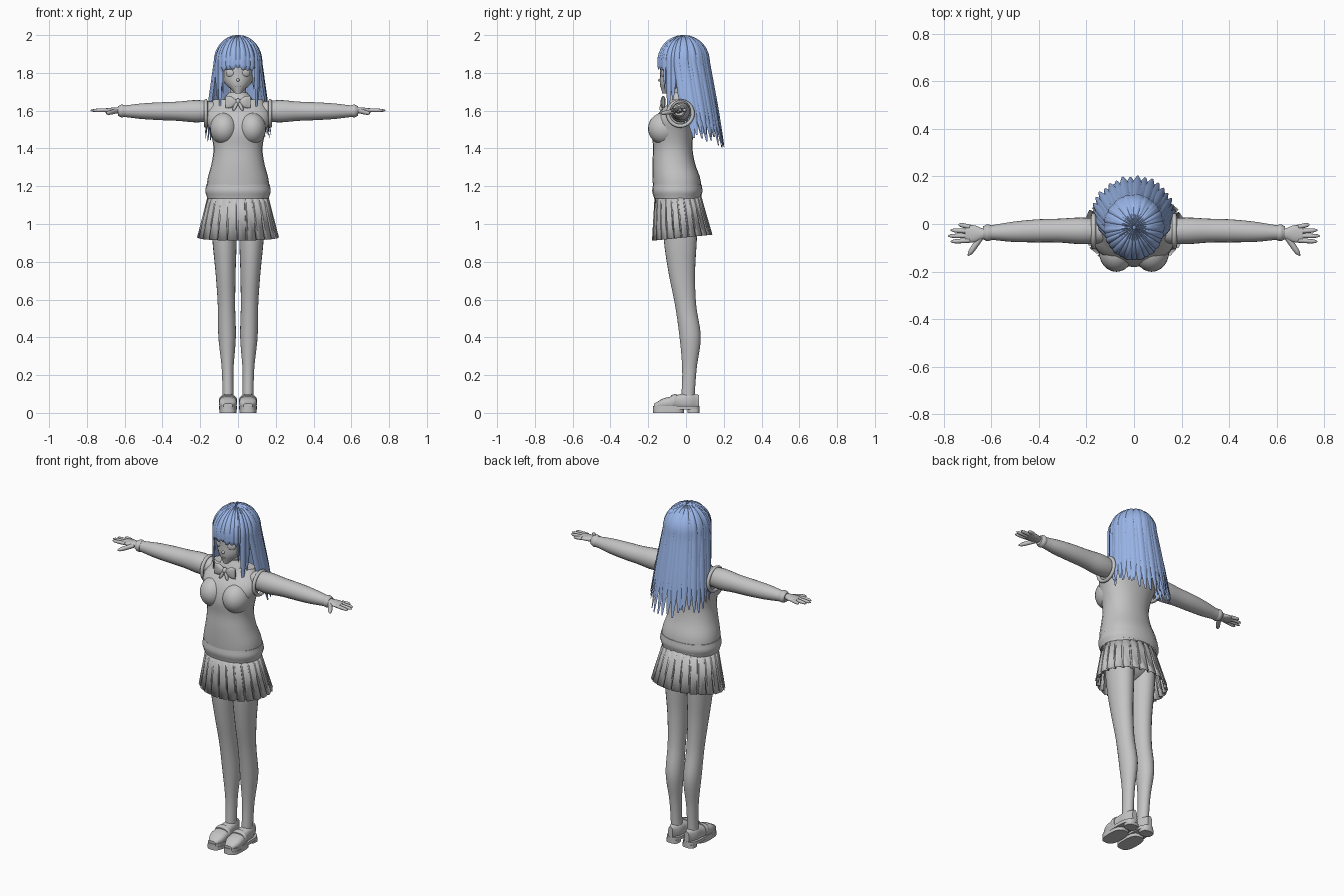
import bpy, bmesh, math, random
from mathutils import Vector, Matrix

random.seed(4)
if "Cube" in bpy.data.objects:
    bpy.data.objects.remove(bpy.data.objects["Cube"])


def material(name, rgb):
    made = bpy.data.materials.new(name)
    made.use_nodes = True
    made.diffuse_color = (*rgb, 1)
    made.node_tree.nodes["Principled BSDF"].inputs["Base Color"].default_value = (*rgb, 1)
    return made


GREY = material("plain grey", (.55, .55, .55))
BLUE = material("hair blue", (.32, .46, .8))


def finish(bm, name, mat=GREY, smooth=True, mirror=False):
    """Turn a bmesh into a shaded object, mirrored across x when asked."""
    bmesh.ops.recalc_face_normals(bm, faces=bm.faces)
    mesh = bpy.data.meshes.new(name)
    for face in bm.faces:
        face.smooth = smooth
    bm.to_mesh(mesh)
    bm.free()
    mesh.set_sharp_from_angle(angle=math.radians(45))
    mesh.materials.append(mat)
    part = bpy.data.objects.new(name, mesh)
    bpy.context.collection.objects.link(part)
    if mirror:
        part.modifiers.new("mirror", "MIRROR").use_mirror_merge = False
    return part


def bridge(bm, loops, caps=True):
    for lower, upper in zip(loops, loops[1:]):
        for i in range(len(lower)):
            j = (i + 1) % len(lower)
            bm.faces.new((lower[i], lower[j], upper[j], upper[i]))
    if caps:
        bm.faces.new(loops[0])
        bm.faces.new(loops[-1])


def sample(values, t):
    """Smooth curve through evenly spaced values; a plain number is constant."""
    if not isinstance(values, list):
        return values
    last = len(values) - 1
    i = min(int(t * last), last - 1)
    f = t * last - i
    before, start, end, after = (values[min(max(k, 0), last)] for k in range(i - 1, i + 3))
    return start + f / 2 * (end - before + f * (2 * before - 5 * start + 4 * end - after
                                                + f * (3 * (start - end) + after - before)))


def loft(name, axis, span, centre_a, radius_a, centre_b, radius_b, steps=20, sides=24, power=1, **kw):
    """Sweep an oval along an axis; a and b are the two other axes in order."""
    bm = bmesh.new()
    loops = []
    for step in range(steps + 1):
        t = step / steps
        along = span[0] + (span[1] - span[0]) * t
        loop = []
        for i in range(sides):
            c, s = math.cos(math.tau * i / sides), math.sin(math.tau * i / sides)
            a = sample(centre_a, t) + sample(radius_a, t) * math.copysign(abs(c) ** power, c)
            b = sample(centre_b, t) + sample(radius_b, t) * math.copysign(abs(s) ** power, s)
            place = {"x": (along, a, b), "y": (a, along, b), "z": (a, b, along)}
            loop.append(bm.verts.new(place[axis]))
        loops.append(loop)
    bridge(bm, loops)
    return finish(bm, name, **kw)


def ball(name, centre, radii, turn=0, **kw):
    bm = bmesh.new()
    matrix = Matrix.Translation(centre) @ Matrix.Rotation(turn, 4, "Z") @ Matrix.Diagonal((*radii, 1))
    bmesh.ops.create_uvsphere(bm, u_segments=24, v_segments=16, radius=1, matrix=matrix)
    return finish(bm, name, mirror=centre[0] != 0, **kw)


def finger(name, start, end, radius, **kw):
    """Round-tipped rod between two points."""
    start, end = Vector(start), Vector(end)
    side = (end - start).cross(Vector((0, 0, 1))).normalized()
    up = side.cross(end - start).normalized()
    bm = bmesh.new()
    loops = []
    for step in range(9):
        t = step / 8
        size = radius * math.sqrt(1.05 - t ** 5)
        turns = [math.tau * i / 10 for i in range(10)]
        loops.append([bm.verts.new(start.lerp(end, t) + size * (side * math.cos(a) + up * math.sin(a)))
                      for a in turns])
    bridge(bm, loops)
    return finish(bm, name, **kw)


# Knitted vest with a thick hem and armhole trims
loft("vest", "z", (1.15, 1.66), 0, [.166, .162, .14, .13, .147, .172, .13],
     [-.045, -.05, -.065, -.07, -.07, -.055, -.03], [.127, .127, .113, .104, .11, .098, .05], power=.9)
loft("vest_hem", "z", (1.135, 1.21), 0, [.163, .173, .168], -.046, [.123, .133, .129],
     steps=8, power=.9)
ball("bust", (.074, -.115, 1.505), (.074, .086, .085))
for side in (-1, 1):
    bpy.ops.mesh.primitive_torus_add(major_radius=.066, minor_radius=.01, major_segments=32,
                                     location=(side * .17, -.03, 1.585), rotation=(0, math.pi / 2, 0))
    trim = bpy.context.object
    trim.name = "left_armhole_trim" if side > 0 else "right_armhole_trim"
    trim.data.materials.append(GREY)
    bpy.ops.object.shade_smooth()

# Pleated skirt: each pleat is a flat panel followed by a deep fold
bm = bmesh.new()
loops = []
for t in (0, .5, 1):
    ring = []
    for pleat in range(24):
        for part, fold in [(0, 0), (.78, .25), (.84, 1), (.98, 1)]:
            angle = math.tau * (pleat + part) / 24
            size = 1 - (.01 + .08 * t) * fold
            y = -.045 + .025 * t + (.12 + .04 * t) * size * math.sin(angle)
            x = (.155 + .062 * t) * size * math.cos(angle)
            ring.append(bm.verts.new((x, y, 1.17 - .24 * t + .1 * y * t)))
    loops.append(ring)
bridge(bm, loops, caps=False)
skirt = finish(bm, "pleated_skirt", smooth=False)
skirt.modifiers.new("cloth", "SOLIDIFY").thickness = .004
ball("hips", (0, -.035, 1.07), (.145, .105, .12))

# Legs and loafers
loft("leg", "z", (1.08, .06), [.075, .061, .053], [.068, .064, .053, .046, .046, .031, .029],
     [-.03, -.03, -.022, -.002, .022, .018, .01], [.095, .087, .07, .056, .056, .038, .035],
     steps=36, mirror=True)
loft("shoe_upper", "y", (-.17, .07), .053, [.025, .045, .046, .038, .034, .015],
     [.035, .048, .054, .06, .062, .06], [.015, .028, .034, .04, .042, .035], power=.75, mirror=True)
loft("shoe_strap", "y", (-.08, -.05), .053, [.045, .049, .045], .06, [.033, .038, .04],
     steps=6, power=.8, mirror=True)
for name, front, back, bottom, top, width in [("shoe_sole", -.176, .072, .018, .036, .047),
                                              ("front_tread", -.174, -.01, 0, .02, .046),
                                              ("shoe_heel", .008, .071, 0, .02, .037)]:
    loft(name, "z", (bottom, top), .053, width, (front + back) / 2, (back - front) / 2,
         steps=1, sides=32, power=.7, mirror=True)

# Sleeves, cuffs and hands
loft("sleeve", "x", (.12, .61), [-.03, -.028, -.036], [.05, .056, .05, .048, .042, .03],
     1.597, [.05, .059, .051, .047, .041, .03], mirror=True)
loft("cuff", "x", (.6, .635), -.037, [.032, .035, .027], 1.598, [.031, .034, .025], steps=8, mirror=True)
loft("palm", "x", (.6, .71), -.041, [.02, .023, .036, .033], 1.602, [.018, .015, .01], steps=10, mirror=True)
for i, name in enumerate(["little", "ring", "middle", "index"]):
    y = -.012 - .019 * i
    finger(name + "_finger", (.69, y, 1.603), (.782 - .011 * (i - 2) ** 2, y + .005 * (2 - i), 1.601),
           .0095, mirror=True)
finger("thumb", (.645, -.058, 1.598), (.697, -.133, 1.585), .012, mirror=True)

# Neck, collar and bow
loft("neck", "z", (1.63, 1.75), 0, .043, -.027, .042, steps=4)
loft("collar", "z", (1.645, 1.695), 0, [.086, .07, .05], -.038, [.064, .055, .044], steps=8)
loft("bow_wing", "x", (.004, .067), -.121, [.008, .013, .005], 1.645, [.01, .03, .032],
     steps=8, power=.8, mirror=True)
ball("bow_knot", (0, -.122, 1.648), (.014, .014, .016))
finger("bow_tail", (.006, -.125, 1.64), (.026, -.135, 1.6), .009, mirror=True)

# Head and face
loft("head", "z", (1.69, 1.96), 0, [.015, .07, .088, .094, .09, .04],
     [-.11, -.055, -.03, -.022, -.02, -.015], [.016, .083, .107, .115, .11, .05])
finger("nose", (0, -.128, 1.768), (0, -.147, 1.757), .008)
ball("ear", (.09, -.01, 1.785), (.012, .022, .032))
ball("eye", (.044, -.122, 1.8), (.023, .007, .02), turn=.45)
ball("upper_lash", (.045, -.125, 1.821), (.026, .007, .004), turn=.45, mat=BLUE)
ball("eyebrow", (.045, -.125, 1.846), (.024, .006, .003), turn=.45, mat=BLUE)
ball("mouth", (0, -.133, 1.727), (.013, .004, .002))

# Hair: an inner cap covered by tapering locks
ball("hair_cap", (0, .012, 1.868), (.112, .112, .117), mat=BLUE)


def lock(bm, angle, tip, spread, flare, sweep, lift, steps=16):
    """A lock follows the dome of the head, then hangs and flares to its tip."""
    s, c = math.sin(angle), math.cos(angle)
    side = Vector((c, -s, 0))
    loops = []
    for step in range(steps + 1):
        t = step / steps
        dome = math.pi / 2 * min(1, t * 2 + .04)
        hang = max(0, t * 2 - 1) * (1.86 - tip)
        across = .118 * math.sin(dome) + flare * hang
        deep = .13 * math.sin(dome) + flare * hang / 4
        spot = Vector((s * across, -.014 + sweep * hang + c * deep, 1.86 + .13 * math.cos(dome) - hang))
        out = Vector((s * math.sin(dome), c * math.sin(dome), math.cos(dome)))
        taper = min(1, (1.02 - t) * 4) ** .7
        half = side * spread * taper * (across + deep) / 2
        thick = out * .008 * taper
        spot += out * lift
        loops.append([bm.verts.new(spot + half * u + thick * v) for u, v in
                      [(-1, 0), (-.5, .75), (0, 1), (.5, .75), (1, 0), (0, -.6)]])
    bridge(bm, loops)


def hair(name, angles, tip, jitter, spread, flare=0, sweep=0):
    bm = bmesh.new()
    for i, degrees in enumerate(angles):
        lock(bm, math.radians(degrees), tip(degrees) + random.uniform(-jitter, jitter),
             spread, flare, sweep, .003 * (i % 2))
    finish(bm, name, mat=BLUE)


hair("back_hair", range(-105, 106, 10), lambda a: 1.42 + .1 * (a / 105) ** 2, .025, .15, .14, .15)
hair("under_back_hair", range(-90, 91, 20), lambda a: 1.48, .03, .2, .11, .14)
hair("fringe", range(128, 233, 13), lambda a: 1.82 - .03 * ((a - 180) / 52) ** 2, .008, .16)
hair("temple_locks", (-126, -115, 115, 126), lambda a: 1.6 if abs(a) > 120 else 1.66, .02, .13)
hair("side_wisps", (-138, 138), lambda a: 1.7, .02, .06)
